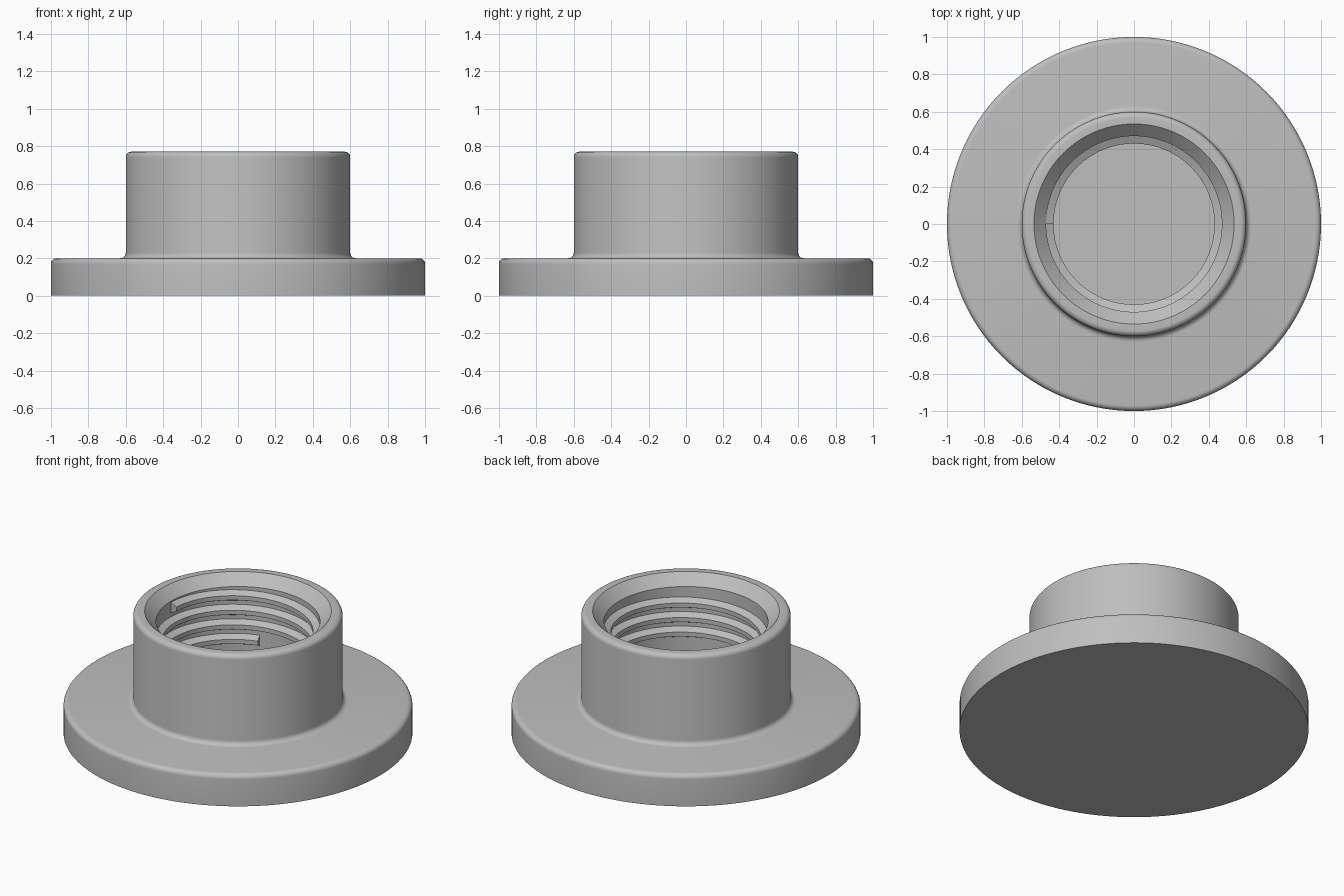
import bpy
import bmesh
import math

if "Cube" in bpy.data.objects:
    bpy.data.objects.remove(bpy.data.objects["Cube"])

SEGS = 128


def arc(cx, cz, r, a0, a1, n=6):
    """Points on a fillet arc in the (radius, height) plane."""
    return [(cx + r * math.cos(math.radians(a0 + (a1 - a0) * i / n)),
             cz + r * math.sin(math.radians(a0 + (a1 - a0) * i / n))) for i in range(n + 1)]


def finish(bm, name, mat):
    bmesh.ops.recalc_face_normals(bm, faces=bm.faces)
    mesh = bpy.data.meshes.new(name)
    bm.to_mesh(mesh)
    bm.free()
    mesh.materials.append(mat)
    ob = bpy.data.objects.new(name, mesh)
    bpy.context.collection.objects.link(ob)
    bpy.ops.object.select_all(action='DESELECT')
    ob.select_set(True)
    bpy.context.view_layer.objects.active = ob
    bpy.ops.object.shade_smooth_by_angle(angle=math.radians(30))
    return ob


grey = bpy.data.materials.new("plain grey")
grey.diffuse_color = (0.52, 0.52, 0.52, 1)
grey.use_nodes = True
grey.node_tree.nodes["Principled BSDF"].inputs["Base Color"].default_value = grey.diffuse_color

# Flanged body: closed base, filleted collar, chamfered blind bore
profile = [(0, 0), (1, 0)]
profile += arc(0.97, 0.17, 0.03, 0, 90)          # flange rim
profile += arc(0.63, 0.23, 0.03, 270, 180)       # collar foot
profile += arc(0.57, 0.74, 0.03, 0, 90)          # collar lip
profile += [(0.535, 0.77), (0.47, 0.705), (0.47, 0.20), (0, 0.20)]

bm = bmesh.new()
verts = [bm.verts.new((r, 0, z)) for r, z in profile]
edges = [bm.edges.new(pair) for pair in zip(verts, verts[1:])]
bmesh.ops.spin(bm, geom=verts + edges, cent=(0, 0, 0), axis=(0, 0, 1),
               angle=2 * math.pi, steps=SEGS, use_merge=True)
bmesh.ops.remove_doubles(bm, verts=bm.verts, dist=1e-5)
finish(bm, "flanged_body", grey)

# Internal right-hand thread: trapezoid swept down a helix
PITCH, TURNS, TOP = 0.092, 3.2, 0.665
section = [(0.475, 0.036), (0.43, 0.014), (0.43, -0.014), (0.475, -0.036)]
bm = bmesh.new()
steps = int(SEGS * TURNS)
rings = []
for i in range(steps + 1):
    turn = i / SEGS
    a = math.pi - 2 * math.pi * turn
    z = TOP - PITCH * turn
    rings.append([bm.verts.new((r * math.cos(a), r * math.sin(a), z + dz)) for r, dz in section])
for p, q in zip(rings, rings[1:]):
    for k in range(4):
        bm.faces.new((p[k], p[(k + 1) % 4], q[(k + 1) % 4], q[k]))
bm.faces.new(rings[0])
bm.faces.new(rings[-1])
finish(bm, "internal_thread", grey)
